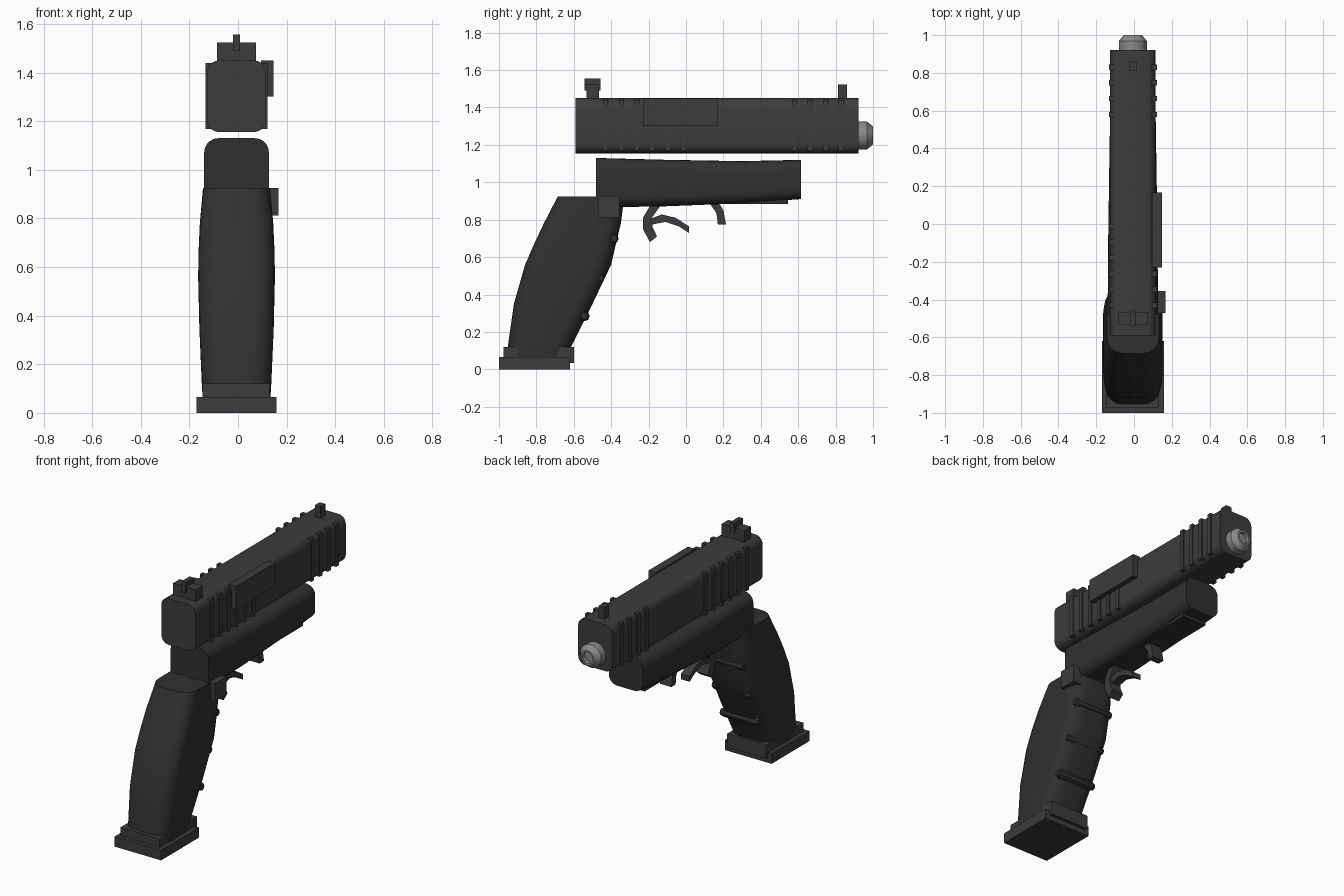
import bpy, bmesh, math
from mathutils import Vector

if "Cube" in bpy.data.objects:
    bpy.data.objects.remove(bpy.data.objects["Cube"])

CX = -0.006  # centre line of the body


def material(name, v):
    m = bpy.data.materials.new(name)
    m.diffuse_color = (v, v, v * 1.02, 1)
    m.use_nodes = True
    m.node_tree.nodes["Principled BSDF"].inputs["Base Color"].default_value = m.diffuse_color
    return m


STEEL = material("dark_steel", 0.045)
POLYMER = material("black_polymer", 0.03)
BRIGHT = material("bright_steel", 0.25)


def finish(bm, name, mat, smooth=False):
    bmesh.ops.recalc_face_normals(bm, faces=bm.faces)
    me = bpy.data.meshes.new(name)
    bm.to_mesh(me)
    bm.free()
    me.materials.append(mat)
    ob = bpy.data.objects.new(name, me)
    bpy.context.collection.objects.link(ob)
    if smooth:
        bpy.ops.object.select_all(action='DESELECT')
        ob.select_set(True)
        bpy.context.view_layer.objects.active = ob
        bpy.ops.object.shade_smooth_by_angle(angle=math.radians(35))
    return ob


def box(name, x, y, z, mat):
    bm = bmesh.new()
    bmesh.ops.create_cube(bm, size=1)
    for v in bm.verts:
        v.co = Vector([(a + b) / 2 + c * (b - a) for (a, b), c in zip((x, y, z), v.co)])
    return finish(bm, name, mat)


def rounded(u0, u1, v0, v1, r, n=5):
    """Rounded rectangle outline as (u, v) pairs."""
    pts = []
    corners = ((u1 - r, v1 - r), (u0 + r, v1 - r), (u0 + r, v0 + r), (u1 - r, v0 + r))
    for k, (cu, cv) in enumerate(corners):
        for i in range(n + 1):
            a = math.pi / 2 * (k + i / n)
            pts.append((cu + r * math.cos(a), cv + r * math.sin(a)))
    return pts


def loft(name, rings, mat):
    bm = bmesh.new()
    vs = [[bm.verts.new(p) for p in ring] for ring in rings]
    n = len(vs[0])
    for a, b in zip(vs, vs[1:]):
        for i in range(n):
            j = (i + 1) % n
            bm.faces.new((a[i], a[j], b[j], b[i]))
    bm.faces.new(vs[0])
    bm.faces.new(vs[-1])
    bmesh.ops.remove_doubles(bm, verts=bm.verts, dist=1e-5)
    return finish(bm, name, mat, True)


def along_y(y, hw, z0, z1, r):
    return [(u, y, v) for u, v in rounded(CX - hw, CX + hw, z0, z1, r)]


def along_z(z, hw, y0, y1, r):
    return [(u, v, z) for u, v in rounded(CX - hw, CX + hw, y0, y1, r)]


def side_plate(name, outer, inner, hw, mat):
    """Curved strip in the y-z plane, given width along x."""
    rings = [[(CX - hw, *o), (CX + hw, *o), (CX + hw, *i), (CX - hw, *i)]
             for o, i in zip(outer, inner)]
    return loft(name, rings, mat)


# Slide with grip ribs on both sides
loft("slide", [along_y(y, 0.121, 1.155, 1.45, 0.05) for y in (-0.59, 0.922)], STEEL)
for i, y in enumerate([-0.43, -0.345, -0.263, -0.18, -0.097, -0.013, 0.58, 0.664, 0.748, 0.83]):
    for side, s in (("left", -1), ("right", 1)):
        xs = sorted((CX + s * 0.098, CX + s * 0.127))
        box(f"slide_rib_{side}_{i}", xs, (y - 0.014, y + 0.014), (1.168, 1.44), STEEL)
box("ejection_cover", (0.095, 0.147), (-0.23, 0.168), (1.302, 1.449), STEEL)

# Barrel tip with bore
loft("barrel", [along_y(y, r, 1.25 - r, 1.25 + r, r - 1e-4) for y, r in
                ((0.85, 0.074), (0.968, 0.074), (1.0, 0.048), (1.0, 0.036), (0.975, 0.036))], BRIGHT)

# Sights
box("rear_sight", (-0.086, 0.074), (-0.532, -0.465), (1.44, 1.524), STEEL)
box("rear_sight_post", (-0.021, 0.009), (-0.543, -0.458), (1.49, 1.556), STEEL)
box("front_sight", (-0.026, 0.014), (0.812, 0.86), (1.44, 1.524), STEEL)

# Frame and underside rail
loft("frame", [along_y(y, w, a, b, 0.058) for y, w, a, b in
               ((-0.48, 0.133, 0.865, 1.13), (-0.1, 0.131, 0.872, 1.12),
                (0.3, 0.125, 0.888, 1.113), (0.615, 0.12, 0.91, 1.12))], POLYMER)
box("accessory_rail", (-0.09, 0.078), (0.2, 0.545), (0.885, 0.93), POLYMER)

# Guard pieces and trigger
side_plate("guard_rear", [(-0.17, 0.90), (-0.195, 0.87), (-0.23, 0.81), (-0.23, 0.75), (-0.193, 0.68)],
           [(-0.11, 0.90), (-0.14, 0.87), (-0.183, 0.81), (-0.178, 0.76), (-0.155, 0.71)], 0.04, STEEL)
side_plate("guard_front", [(0.15, 0.92), (0.17, 0.90), (0.2, 0.85), (0.214, 0.775)],
           [(0.11, 0.90), (0.135, 0.875), (0.163, 0.835), (0.17, 0.775)], 0.04, STEEL)
side_plate("trigger", [(-0.19, 0.805), (-0.13, 0.828), (-0.055, 0.81), (0.015, 0.765)],
           [(-0.178, 0.775), (-0.11, 0.788), (-0.04, 0.765), (0.015, 0.73)], 0.03, STEEL)

# Grip, with finger bars across its front
loft("grip", [along_z(z, w, a, b, 0.085) for z, w, a, b in
              ((0.04, 0.138, -0.96, -0.65), (0.12, 0.143, -0.953, -0.615), (0.35, 0.153, -0.92, -0.50),
               (0.56, 0.158, -0.86, -0.40), (0.67, 0.156, -0.812, -0.375), (0.78, 0.151, -0.76, -0.348),
               (0.925, 0.138, -0.685, -0.33))], POLYMER)
for i, (y, z) in enumerate(((-0.388, 0.70), (-0.462, 0.49), (-0.543, 0.285))):
    rings = []
    for x in (-0.135, -0.115, 0.115, 0.135):
        r = 0.02 if abs(x) > 0.12 else 0.028
        rings.append([(CX + x, y + r * math.cos(k * math.pi / 4), z + r * math.sin(k * math.pi / 4))
                      for k in range(8)])
    loft(f"finger_bar_{i}", rings, POLYMER)
box("release_button", (0.09, 0.166), (-0.47, -0.355), (0.812, 0.926), STEEL)

# Magazine base
box("magazine_collar", (-0.146, 0.13), (-0.975, -0.6), (0.033, 0.12), STEEL)
box("magazine_base", (-0.17, 0.158), (-1.0, -0.62), (0.0, 0.065), STEEL)
